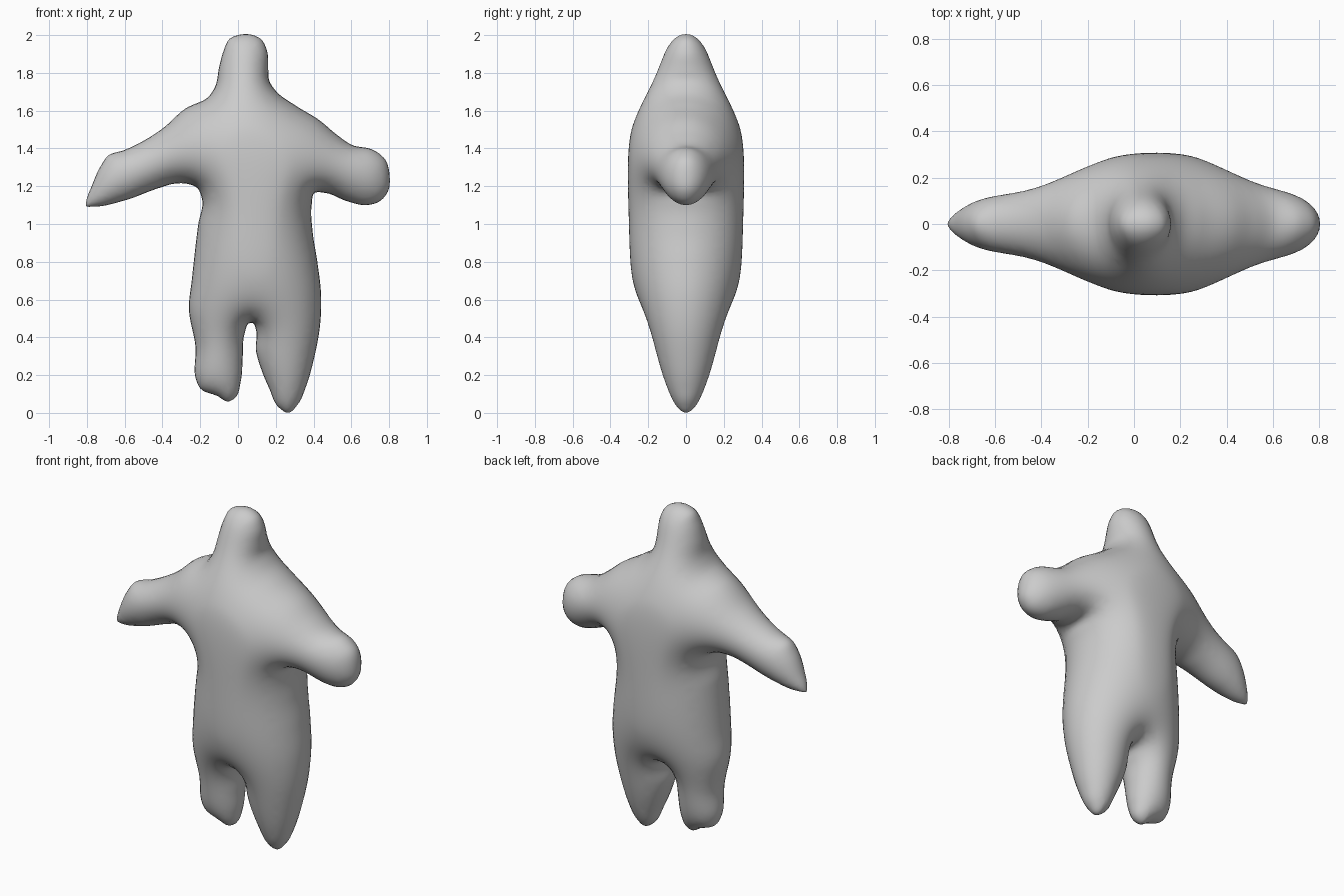
import bpy, math
from mathutils import Vector
from mathutils.kdtree import KDTree
from mathutils.geometry import delaunay_2d_cdt

if "Cube" in bpy.data.objects:
    bpy.data.objects.remove(bpy.data.objects["Cube"])

# Front silhouette (x, z): head, right arm, legs, left arm
OUTLINE = [
    (0, 2), (.08, 2), (.125, 1.975), (.155, 1.91), (.16, 1.82), (.165, 1.76), (.2, 1.705),
    (.3, 1.63), (.43, 1.55), (.52, 1.475), (.6, 1.42), (.72, 1.39), (.78, 1.34), (.803, 1.25),
    (.797, 1.18), (.75, 1.12), (.68, 1.1), (.58, 1.12), (.46, 1.165), (.405, 1.165),
    (.39, 1.1), (.395, .96), (.42, .8), (.44, .62), (.435, .47), (.405, .3), (.36, .14),
    (.32, .05), (.265, 0), (.215, .03), (.165, .13), (.12, .24), (.095, .33), (.095, .44),
    (.08, .475), (.06, .475), (.035, .42), (.025, .3), (.015, .17), (-.015, .08),
    (-.05, .06), (-.11, .09), (-.2, .13), (-.22, .17), (-.225, .35), (-.26, .56),
    (-.245, .7), (-.21, 1), (-.19, 1.13), (-.215, 1.19), (-.27, 1.213), (-.34, 1.213),
    (-.42, 1.19), (-.6, 1.125), (-.77, 1.092), (-.805, 1.095), (-.803, 1.12),
    (-.775, 1.2), (-.725, 1.31), (-.69, 1.36), (-.6, 1.392), (-.4, 1.505),
    (-.28, 1.61), (-.15, 1.68), (-.12, 1.73), (-.1, 1.83), (-.075, 1.92), (-.045, 1.98)]


def smooth_loop(points, step):
    """Closed centripetal-like spline, resampled at an even spacing."""
    p = [Vector(q) for q in reversed(points)]
    n, dense = len(p), []
    for i in range(n):
        a, b, c, d = (p[(i + k) % n] for k in (-1, 0, 1, 2))
        l0, l1, l2 = (b - a).length, (c - b).length, (d - c).length
        t1 = ((b - a) / l0 * l1 + (c - b) / l1 * l0) / (l0 + l1) * l1
        t2 = ((c - b) / l1 * l2 + (d - c) / l2 * l1) / (l1 + l2) * l1
        for j in range(16):
            t = j / 16
            dense.append(b * (2*t**3 - 3*t*t + 1) + t1 * (t**3 - 2*t*t + t)
                         + c * (3*t*t - 2*t**3) + t2 * (t**3 - t*t))
    out, travelled = [dense[0]], 0
    for a, b in zip(dense, dense[1:]):
        travelled += (b - a).length
        if travelled >= step:
            out.append(b)
            travelled = 0
    if (out[-1] - out[0]).length < step * .5:
        out.pop()
    return out


def fill_points(loop):
    """Rings hugging the rim plus a staggered grid for the middle."""
    n = len(loop)
    kd = KDTree(n)
    for i, p in enumerate(loop):
        kd.insert((p.x, p.y, 0), i)
    kd.balance()
    pts = []
    for off in (.003, .011, .025, .043):
        for i in range(n):
            t = (loop[(i + 1) % n] - loop[i - 1]).normalized()
            q = loop[i] + Vector((-t.y, t.x)) * off
            if kd.find((q.x, q.y, 0))[2] > off * .9:
                pts.append(q)
    s = .025
    for r in range(1, 92):
        for c in range(-34, 35):
            q = Vector((c * s + (r % 2) * s / 2, r * s * .87))
            if kd.find((q.x, q.y, 0))[2] > .055:
                pts.append(q)
    return pts


def inflate(verts, tris):
    """Half thickness: square root of a membrane pushed out from a fixed rim."""
    weight = [dict() for _ in verts]
    area = [0.0] * len(verts)
    count = {}
    for t in tris:
        for k in range(3):
            i, j, o = t[k], t[(k + 1) % 3], t[(k + 2) % 3]
            e, f = verts[i] - verts[o], verts[j] - verts[o]
            cr = max(abs(e.x * f.y - e.y * f.x), 1e-9)
            w = e.dot(f) / cr / 2
            weight[i][j] = weight[i].get(j, 0) + w
            weight[j][i] = weight[j].get(i, 0) + w
            area[i] += cr / 6
            key = (min(i, j), max(i, j))
            count[key] = count.get(key, 0) + 1
    rim = {v for e, c in count.items() if c == 1 for v in e}
    rows = []
    for i, nb in enumerate(weight):
        if nb and i not in rim:
            nb = [(j, max(w, 1e-4)) for j, w in nb.items()]
            rows.append((i, nb, 2 * area[i], sum(w for _, w in nb)))
    u = [0.0] * len(verts)
    for _ in range(300):
        for i, nb, f, total in rows:
            acc = f
            for j, w in nb:
                acc += w * u[j]
            u[i] += 1.8 * (acc / total - u[i])
    h = [math.sqrt(max(x, 0)) for x in u]
    # Ease off the fullness of the chest
    h = [x if x < .28 else .28 + .05 * (1 - math.exp((.28 - x) / .05)) for x in h]
    return h, rim


# Puffy figure: one closed skin, front mirrored to back
loop = smooth_loop(OUTLINE, .014)
pts = loop + fill_points(loop)
cdt = delaunay_2d_cdt(pts, [], [list(range(len(loop)))], 1, 1e-5)
flat, tris = cdt[0], [tuple(f) for f in cdt[2]]
height, rim = inflate(flat, tris)

verts, front, back = [], {}, {}
for i in sorted({v for t in tris for v in t}):
    p = flat[i]
    front[i] = back[i] = len(verts)
    verts.append((p.x, -height[i], p.y))
    if i not in rim:
        back[i] = len(verts)
        verts.append((p.x, height[i], p.y))
faces = [[front[v] for v in t] for t in tris]
faces += [[back[v] for v in reversed(t)] for t in tris if not all(v in rim for v in t)]

mesh = bpy.data.meshes.new("puffy_figure")
mesh.from_pydata(verts, [], faces)
mesh.validate()
body = bpy.data.objects.new("puffy_figure", mesh)
bpy.context.collection.objects.link(body)
for poly in mesh.polygons:
    poly.use_smooth = True
